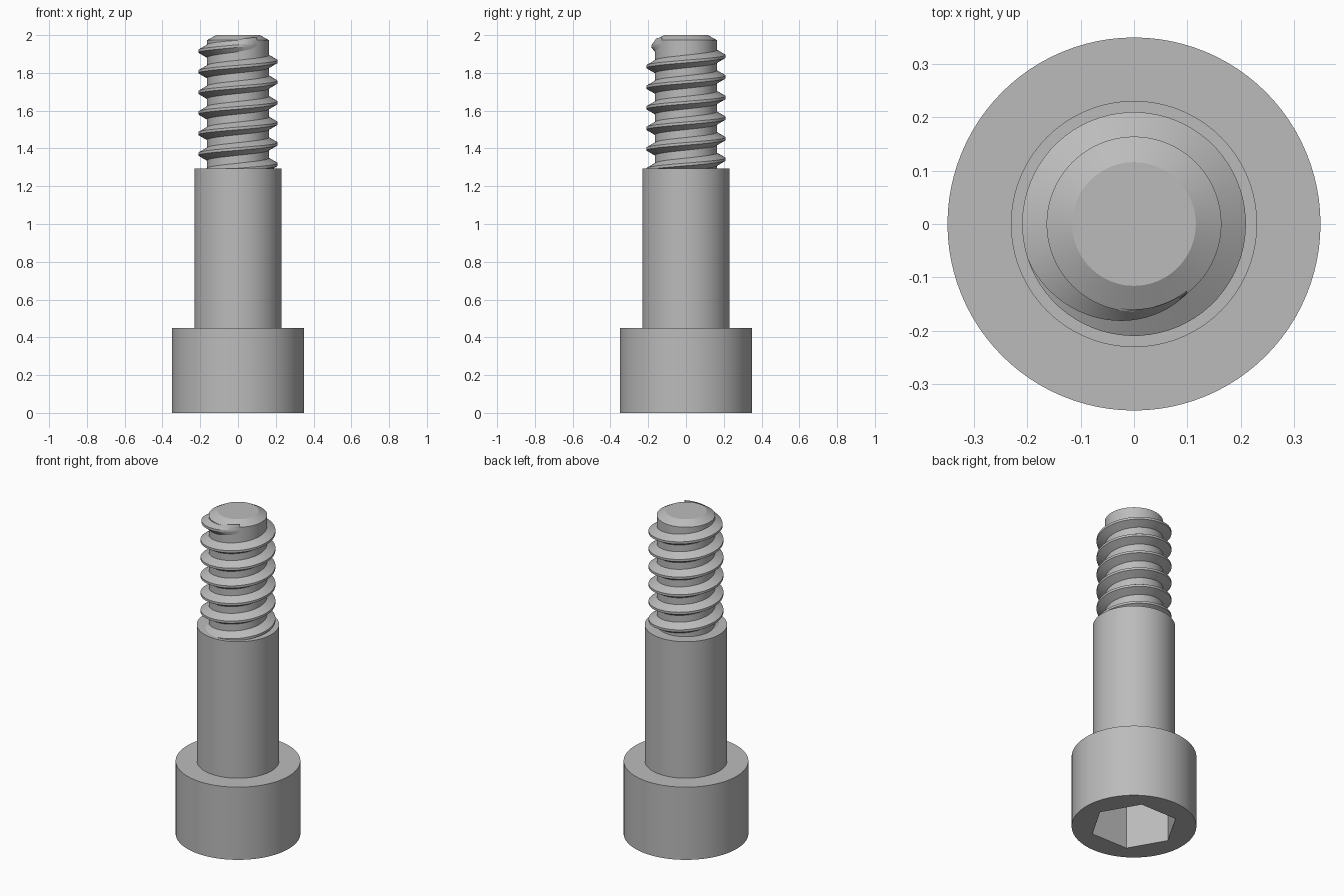
import bpy
import bmesh
from math import sin, cos, pi, radians

default = bpy.data.objects.get("Cube")
if default:
    bpy.data.objects.remove(default, do_unlink=True)

SEGMENTS = 96
HEAD_R, SHOULDER_R, ROOT_R, CREST_R = 0.35, 0.231, 0.164, 0.21
HEAD_TOP, SHOULDER_TOP, TIP = 0.45, 1.295, 2.0
PITCH = 0.109

steel = bpy.data.materials.new("steel grey")
steel.use_nodes = True
colour = (0.5, 0.5, 0.5, 1)
steel.diffuse_color = colour
steel.node_tree.nodes["Principled BSDF"].inputs["Base Color"].default_value = colour


def finish(name, bm):
    """Turn a bmesh into a smooth object with sharp edges kept."""
    mesh = bpy.data.meshes.new(name)
    bm.to_mesh(mesh)
    bm.free()
    mesh.materials.append(steel)
    obj = bpy.data.objects.new(name, mesh)
    bpy.context.collection.objects.link(obj)
    bpy.ops.object.select_all(action="DESELECT")
    obj.select_set(True)
    bpy.context.view_layer.objects.active = obj
    bpy.ops.object.shade_smooth_by_angle(angle=radians(25))
    return obj


def round_radius(r):
    return lambda a: r


def hex_radius(r):
    return lambda a: r * cos(pi / 6) / cos(a % (pi / 3) - pi / 6)


def loft(name, profile, cap_start=False, cap_end=False):
    """Join rings given as (radius function, height)."""
    bm = bmesh.new()
    rings = []
    for radius, z in profile:
        angles = [2 * pi * i / SEGMENTS for i in range(SEGMENTS)]
        rings.append([bm.verts.new((radius(a) * cos(a), radius(a) * sin(a), z))
                      for a in angles])
    for low, high in zip(rings, rings[1:]):
        for i in range(SEGMENTS):
            j = (i + 1) % SEGMENTS
            bm.faces.new((low[i], low[j], high[j], high[i]))
    if cap_start:
        bm.faces.new(rings[0][::-1])
    if cap_end:
        bm.faces.new(rings[-1])
    return finish(name, bm)


# Head with a hexagonal socket in its underside
socket = hex_radius(0.248)
loft("socket_head", [(socket, 0.28), (socket, 0), (round_radius(HEAD_R), 0),
                     (round_radius(HEAD_R), HEAD_TOP),
                     (round_radius(SHOULDER_R), HEAD_TOP)], cap_start=True)

# Plain shoulder with its flat ledge
loft("shoulder", [(round_radius(SHOULDER_R), HEAD_TOP),
                  (round_radius(SHOULDER_R), SHOULDER_TOP),
                  (round_radius(ROOT_R), SHOULDER_TOP)])

# Thread core with a chamfered tip
loft("thread_core", [(round_radius(ROOT_R), SHOULDER_TOP),
                     (round_radius(ROOT_R), TIP - 0.027),
                     (round_radius(0.116), TIP)], cap_end=True)


# Right-handed helical ridge that fades into the core near the tip
def thread_ridge():
    bm = bmesh.new()
    end, fade, turns, steps = radians(308), radians(108), 6.5, 72
    half_base, half_crest, sink = 0.034, 0.007, 0.004
    total = int(turns * steps)
    rows = []
    for k in range(total + 1):
        a = end - 2 * pi * (total - k) / steps
        z = 1.915 + PITCH * (a - pi) / (2 * pi)
        height = (CREST_R - ROOT_R) * min(1, (end - a) / fade)
        section = [(ROOT_R - sink, -half_base - sink / 2),
                   (ROOT_R + height, -half_crest),
                   (ROOT_R + height, half_crest),
                   (ROOT_R - sink, half_base + sink / 2)]
        rows.append([bm.verts.new((r * cos(a), r * sin(a), z + dz))
                     for r, dz in section])
    for one, two in zip(rows, rows[1:]):
        for i in range(3):
            bm.faces.new((one[i], two[i], two[i + 1], one[i + 1]))
    bm.faces.new(rows[0])
    bm.faces.new(rows[-1][::-1])
    return finish("thread_ridge", bm)


thread_ridge()
